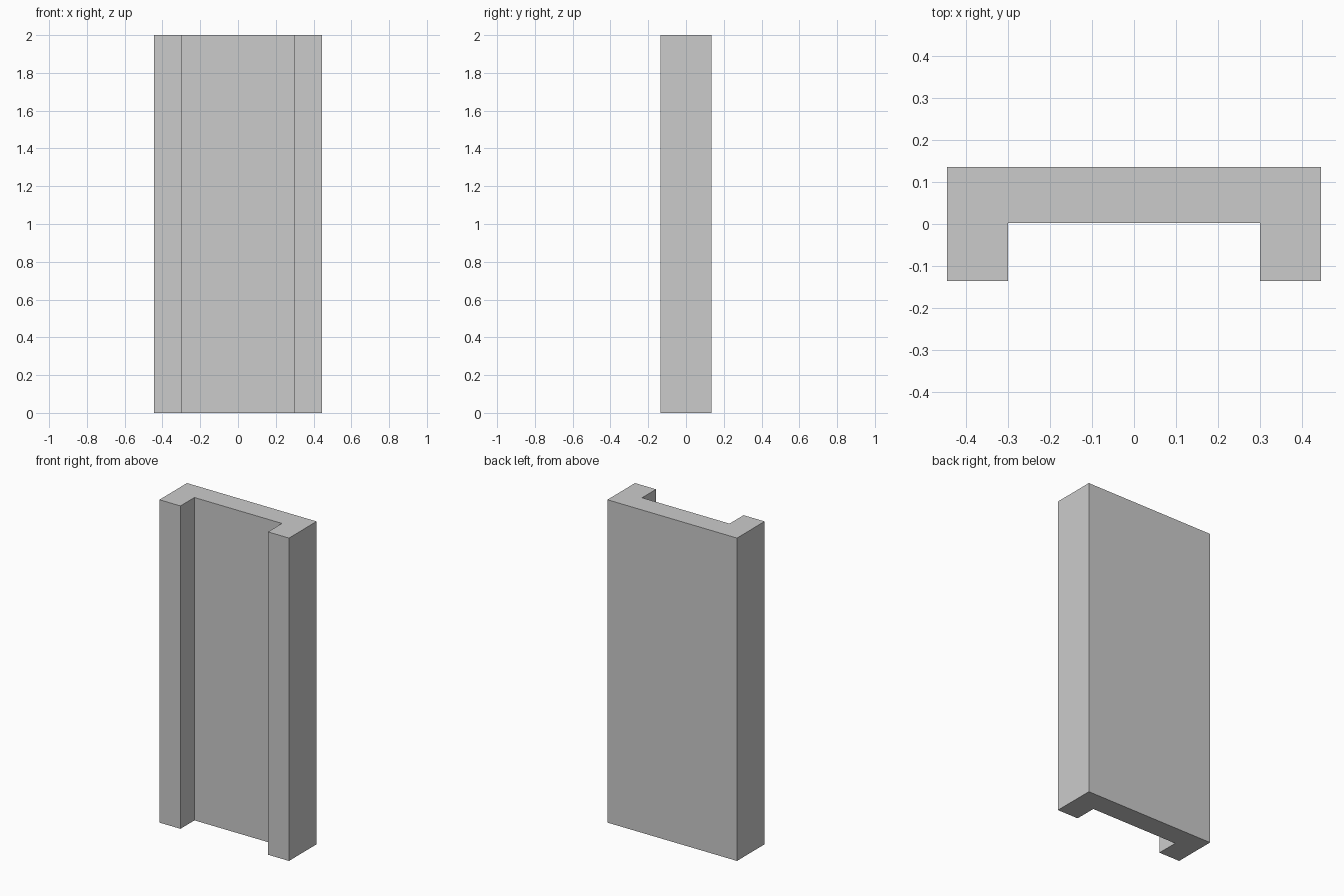
import bpy
import bmesh

if "Cube" in bpy.data.objects:
    bpy.data.objects.remove(bpy.data.objects["Cube"])

HEIGHT = 2.0
OUT_X, IN_X = 0.444, 0.30      # outer and inner half widths
OUT_Y, IN_Y = 0.135, 0.002     # half depth and channel floor

# U-shaped cross-section: right half, then mirrored to the left
half = [(IN_X, IN_Y), (IN_X, -OUT_Y), (OUT_X, -OUT_Y), (OUT_X, OUT_Y)]
profile = half + [(-x, y) for x, y in reversed(half)]

# Extrude the cross-section up into the channel panel
bm = bmesh.new()
base = bm.faces.new([bm.verts.new((x, y, 0)) for x, y in profile])
top = bmesh.ops.extrude_face_region(bm, geom=[base], use_keep_orig=True)
bmesh.ops.translate(bm, vec=(0, 0, HEIGHT),
                    verts=[v for v in top["geom"] if isinstance(v, bmesh.types.BMVert)])
bmesh.ops.recalc_face_normals(bm, faces=bm.faces)

mesh = bpy.data.meshes.new("channel_panel")
bm.to_mesh(mesh)
bm.free()
bpy.context.collection.objects.link(bpy.data.objects.new("channel_panel", mesh))
